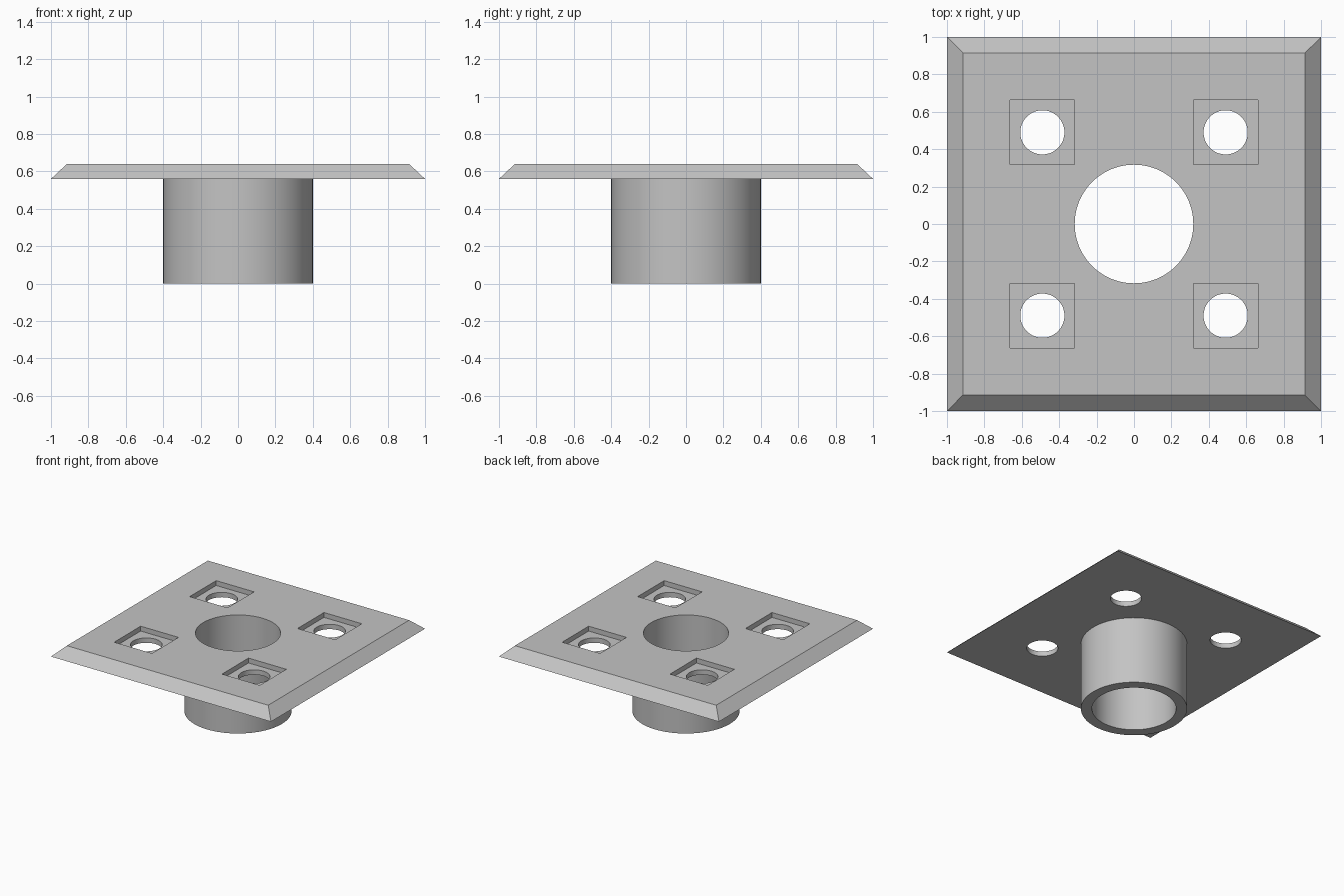
import bpy
import bmesh
from mathutils import Matrix, Vector

cube = bpy.data.objects.get("Cube")
if cube:
    bpy.data.objects.remove(cube, do_unlink=True)

PLATE_BOTTOM, PLATE_TOP = 0.56, 0.64
POCKET_FLOOR = 0.60
HOLE_OFFSET = 0.49

grey = bpy.data.materials.new("plain grey")
grey.use_nodes = True
colour = (0.55, 0.55, 0.55, 1)
grey.diffuse_color = colour
grey.node_tree.nodes["Principled BSDF"].inputs["Base Color"].default_value = colour


def add_object(name, bm):
    mesh = bpy.data.meshes.new(name)
    bm.to_mesh(mesh)
    bm.free()
    mesh.materials.append(grey)
    obj = bpy.data.objects.new(name, mesh)
    bpy.context.collection.objects.link(obj)
    return obj


def cylinder(name, radius, low, high, x=0, y=0, sides=96):
    bm = bmesh.new()
    bmesh.ops.create_cone(bm, cap_ends=True, segments=sides, radius1=radius,
                          radius2=radius, depth=high - low,
                          matrix=Matrix.Translation((x, y, (low + high) / 2)))
    return add_object(name, bm)


def block(name, half, low, high, x=0, y=0, top_half=None):
    bm = bmesh.new()
    bmesh.ops.create_cube(bm, size=2)
    for v in bm.verts:
        upper = v.co.z > 0
        h = top_half if upper and top_half else half
        v.co = Vector((x + v.co.x * h, y + v.co.y * h, high if upper else low))
    return add_object(name, bm)


def combine(target, tool, operation):
    tool.hide_render = True
    mod = target.modifiers.new(operation.title(), "BOOLEAN")
    mod.operation = operation
    mod.solver = "EXACT"
    mod.object = tool
    bpy.context.view_layer.objects.active = target
    bpy.ops.object.modifier_apply(modifier=mod.name)
    bpy.data.objects.remove(tool, do_unlink=True)


# Chamfered square plate with a round tube beneath it
flange = block("flanged_plate", 1, PLATE_BOTTOM, PLATE_TOP, top_half=0.915)
combine(flange, cylinder("tube", 0.4, 0, PLATE_TOP - 0.02), "UNION")
combine(flange, cylinder("bore", 0.317, -0.1, 0.8), "DIFFERENCE")

# Square pockets and bolt holes at the four corners
for sx in (-1, 1):
    for sy in (-1, 1):
        x, y = sx * HOLE_OFFSET, sy * HOLE_OFFSET
        combine(flange, block("pocket", 0.172, POCKET_FLOOR, 0.8, x, y), "DIFFERENCE")
        combine(flange, cylinder("bolt_hole", 0.118, 0.4, 0.8, x, y, 64), "DIFFERENCE")

# Smooth round walls with crisp edges
for other in bpy.context.selected_objects:
    other.select_set(False)
flange.select_set(True)
bpy.context.view_layer.objects.active = flange
bpy.ops.object.shade_smooth_by_angle(angle=0.5)
